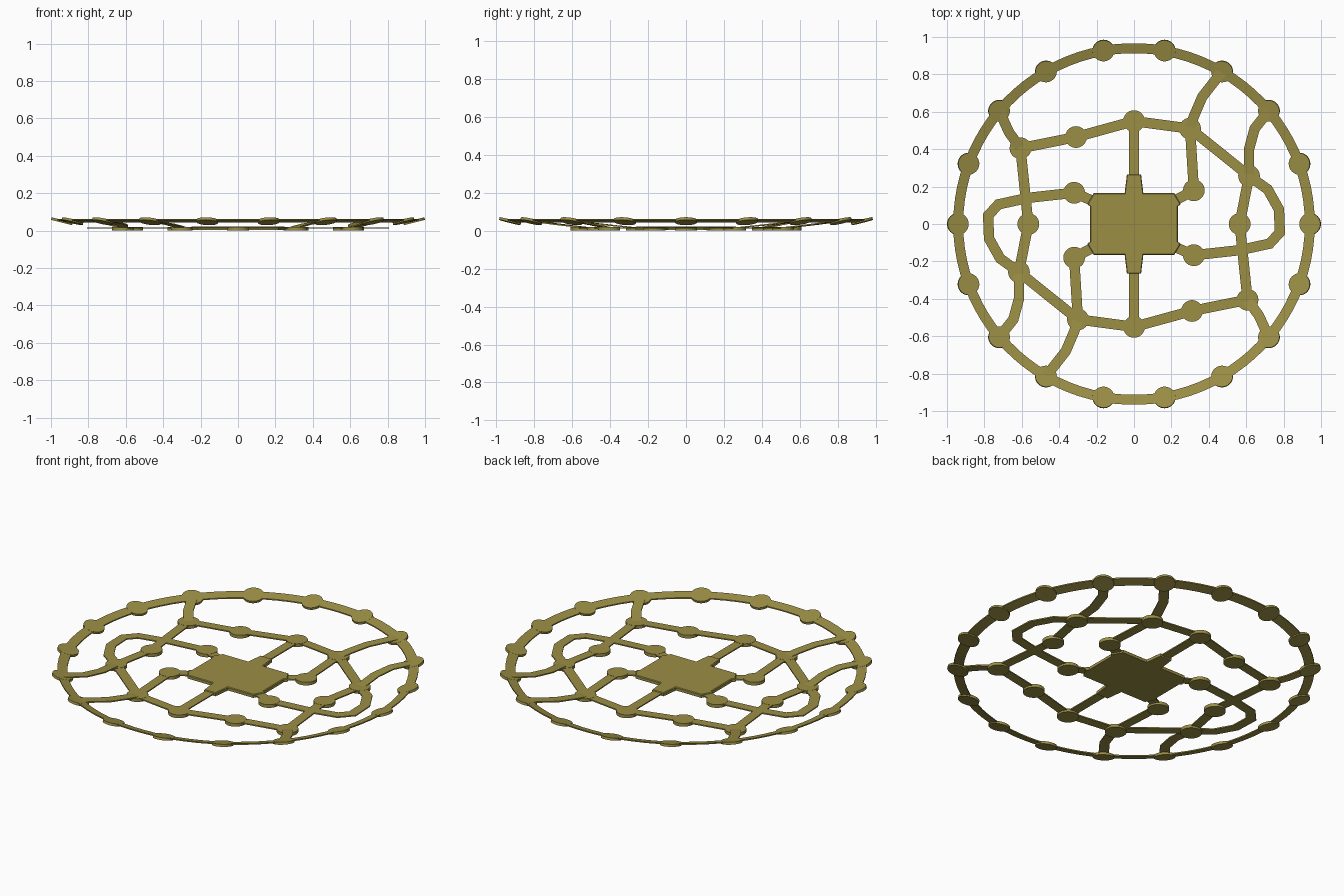
import bpy, bmesh, math
from mathutils import Vector, Matrix

cube = bpy.data.objects.get("Cube")
if cube:
    bpy.data.objects.remove(cube, do_unlink=True)

olive = bpy.data.materials.new("olive")
olive.use_nodes = True
colour = (0.33, 0.275, 0.06, 1)
olive.diffuse_color = colour
olive.node_tree.nodes["Principled BSDF"].inputs["Base Color"].default_value = colour

PAD_R, RING_R, WIDTH, TILT = 0.058, 0.94, 0.055, 0.25
LOW, HIGH = 0.019, 0.057      # top heights of the flat web and the outer ring
THIN, THICK = 0.007, 0.014


def finish(name, bm):
    bmesh.ops.recalc_face_normals(bm, faces=bm.faces)
    mesh = bpy.data.meshes.new(name)
    bm.to_mesh(mesh)
    bm.free()
    mesh.materials.append(olive)
    obj = bpy.data.objects.new(name, mesh)
    bpy.context.collection.objects.link(obj)
    return obj


def pad(name, x, y, top, tilt=0):
    """Round disc, tipped towards the centre by tilt."""
    bm = bmesh.new()
    bmesh.ops.create_cone(bm, cap_ends=True, segments=32, radius1=PAD_R,
                          radius2=PAD_R, depth=THICK + 0.005 * (tilt == 0))
    depth = max(v.co.z for v in bm.verts)
    bmesh.ops.translate(bm, verts=bm.verts, vec=(0, 0, -depth))
    spin = Matrix.Rotation(math.atan2(y, x), 4, 'Z') @ Matrix.Rotation(-tilt, 4, 'Y')
    bmesh.ops.transform(bm, matrix=Matrix.Translation((x, y, top)) @ spin, verts=bm.verts)
    finish(name, bm)


def strip(name, points, z0=LOW, z1=LOW):
    """Flat mitred strip along a path, rising evenly from z0 to z1."""
    pts = [Vector(p) for p in points]
    lengths = [0]
    for a, b in zip(pts, pts[1:]):
        lengths.append(lengths[-1] + (b - a).length)
    bm = bmesh.new()
    rows = []
    for i, p in enumerate(pts):
        before = (p - pts[max(i - 1, 0)]).normalized() if i else (pts[1] - p).normalized()
        after = (pts[i + 1] - p).normalized() if i + 1 < len(pts) else before
        t = (before + after).normalized()
        side = Vector((-t.y, t.x)) * WIDTH / 2 / max(t.dot(before), 0.5)
        z = z0 + (z1 - z0) * lengths[i] / lengths[-1] - 0.001
        rows.append([bm.verts.new((*(p + s * side), z - d))
                     for s, d in ((1, 0), (-1, 0), (-1, THIN), (1, THIN))])
    for a, b in zip(rows, rows[1:]):
        for k in range(4):
            bm.faces.new((a[k], a[(k + 1) % 4], b[(k + 1) % 4], b[k]))
    bm.faces.new(rows[0])
    bm.faces.new(rows[-1])
    finish(name, bm)


def on_ring(degrees):
    a = math.radians(degrees)
    return RING_R * math.cos(a), RING_R * math.sin(a)


# Outer ring: a shallow conical band
bm = bmesh.new()
steps, rows = 90, []
half, rise = WIDTH / 2 * math.cos(TILT), WIDTH / 2 * math.sin(TILT)
section = [(-half, -rise), (half, rise), (half, rise - THIN), (-half, -rise - THIN)]
for i in range(steps):
    a = math.tau * i / steps
    rows.append([bm.verts.new(((RING_R + r) * math.cos(a), (RING_R + r) * math.sin(a),
                               HIGH - 0.001 + z)) for r, z in section])
for i in range(steps):
    a, b = rows[i], rows[(i + 1) % steps]
    for k in range(4):
        bm.faces.new((a[k], a[(k + 1) % 4], b[(k + 1) % 4], b[k]))
ring = finish("outer_ring", bm)
bpy.ops.object.select_all(action='DESELECT')
ring.select_set(True)
bpy.context.view_layer.objects.active = ring
bpy.ops.object.shade_smooth_by_angle(angle=math.radians(30))

# Tilted pads around the ring
for i in range(18):
    pad("outer_pad", *on_ring(i * 20), HIGH, TILT)

# Inner pads, for one half
TOP, UPPER, SIDE = (0, 0.55), (0.30, 0.51), (0.615, 0.257)
MID, LOWER, FOOT = (0.565, 0), (0.607, -0.405), (0.31, -0.465)
NEAR_A, NEAR_B = (0.32, 0.18), (0.32, -0.167)
inner_pads = [TOP, UPPER, SIDE, MID, LOWER, FOOT, NEAR_A, NEAR_B]

# Level strips, for one half
level = {
    "spoke": [TOP, (0, 0.2)],
    "upper_link": [TOP, UPPER],
    "near_link": [UPPER, NEAR_A],
    "board_link_a": [NEAR_A, (0.19, 0.11)],
    "board_link_b": [NEAR_B, (0.19, -0.11)],
    "loop_link": [UPPER, SIDE, (0.715, 0.185), (0.775, 0.078), (0.78, -0.045),
                  (0.725, -0.105), (0.565, -0.14), NEAR_B],
    "side_link": [SIDE, MID],
    "mid_link": [MID, LOWER],
    "lower_link": [LOWER, FOOT],
    "foot_link": [FOOT, (0, -0.55)],
}
# Strips climbing to the ring, for one half
climbing = {
    "upper_riser": [UPPER, (0.32, 0.575), (0.365, 0.68), on_ring(60)],
    "side_riser": [SIDE, (0.615, 0.4), (0.645, 0.51), on_ring(40)],
    "lower_riser": [LOWER, (0.668, -0.49), on_ring(-40)],
}

# Both halves, the second turned half way round
for s in (1, -1):
    def turn(path):
        return [(s * x, s * y) for x, y in path]
    for x, y in turn(inner_pads):
        pad("inner_pad", x, y, LOW)
    for name, path in level.items():
        strip(name, turn(path))
    for name, path in climbing.items():
        strip(name, turn(path), LOW, HIGH)

# Central board with two tabs and clipped corners
quarter = [(0.235, 0.095), (0.25, 0.105), (0.215, 0.165), (0.05, 0.165), (0.038, 0.265)]
outline = quarter + [(-x, y) for x, y in reversed(quarter)]
outline += [(-x, -y) for x, y in outline]
bm = bmesh.new()
face = bm.faces.new([bm.verts.new((x, y, 0.003)) for x, y in outline])
grown = bmesh.ops.extrude_face_region(bm, geom=[face])["geom"]
bmesh.ops.translate(bm, vec=(0, 0, 0.02),
                    verts=[g for g in grown if isinstance(g, bmesh.types.BMVert)])
top_edges = [e for e in bm.edges if all(v.co.z > 0.02 for v in e.verts)]
bmesh.ops.bevel(bm, geom=top_edges, offset=0.004, segments=1, affect='EDGES')
finish("central_board", bm)
